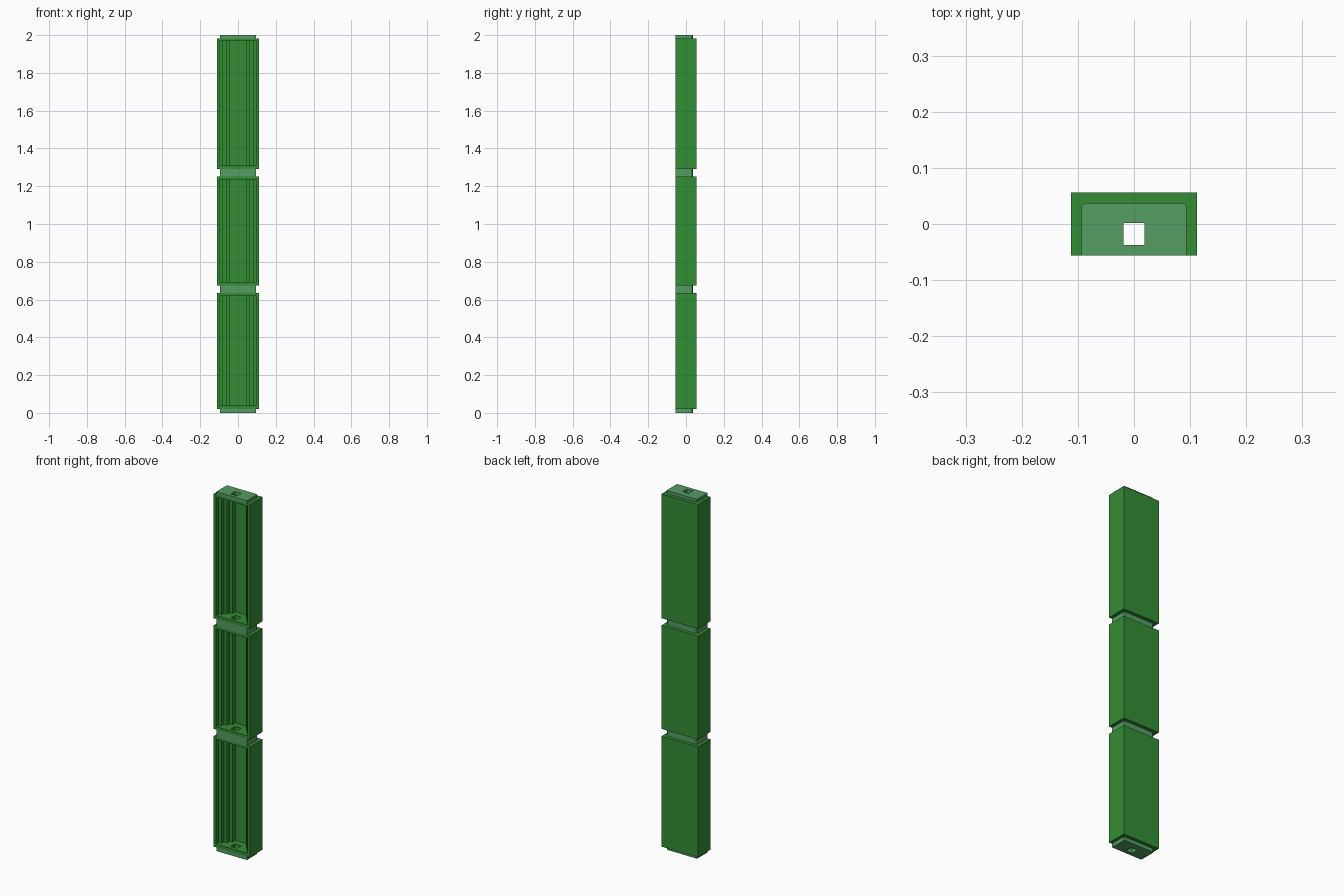
import bpy, bmesh

if "Cube" in bpy.data.objects:
    bpy.data.objects.remove(bpy.data.objects["Cube"])

HX, HY = 0.112, 0.056          # half width and half depth of the shell


def material(name, rgb):
    m = bpy.data.materials.new(name)
    m.diffuse_color = (*rgb, 1)
    m.use_nodes = True
    m.node_tree.nodes["Principled BSDF"].inputs["Base Color"].default_value = m.diffuse_color
    return m


SHELL = material("deep green", (0.034, 0.27, 0.036))
COLLAR = material("pale green", (0.09, 0.34, 0.125))


def prism(name, outline, z0, z1, mat=None):
    """Extrude an xy outline from z0 to z1."""
    bm = bmesh.new()
    face = bm.faces.new([bm.verts.new((x, y, z0)) for x, y in outline])
    top = bmesh.ops.extrude_face_region(bm, geom=[face])["geom"]
    for v in top:
        if isinstance(v, bmesh.types.BMVert):
            v.co.z = z1
    bmesh.ops.recalc_face_normals(bm, faces=bm.faces)
    mesh = bpy.data.meshes.new(name)
    bm.to_mesh(mesh)
    bm.free()
    ob = bpy.data.objects.new(name, mesh)
    bpy.context.collection.objects.link(ob)
    if mat:
        mesh.materials.append(mat)
    else:                      # no material: a hidden cutter
        ob.hide_render = True
        ob.display_type = 'WIRE'
        ob.hide_set(True)
    return ob


def cut(ob, cutter):
    mod = ob.modifiers.new("cut", 'BOOLEAN')
    mod.operation = 'DIFFERENCE'
    mod.solver = 'EXACT'
    mod.object = cutter


def mirrored(half):
    """Complete a right-hand half outline across x = 0."""
    return half + [(-x, y) for x, y in reversed(half)]


# Square cable hole through the whole column
hole = prism("hole_cutter", mirrored([(0.019, -0.037), (0.019, 0.002)]), -0.1, 2.1)

# Outlines: shell, chamfered collar and stepped front recess
shell_outline = mirrored([(HX, -HY), (HX, HY)])
collar_outline = mirrored([(0.094, -HY), (0.094, 0.031), (0.088, 0.037)])
recess_outline = mirrored([
    (0.097, -0.1), (0.097, -0.034), (0.079, -0.034), (0.079, -0.012),
    (0.06, -0.012), (0.06, 0.011), (0.042, 0.011), (0.042, 0.036)])

# Three shell sections: bottom, recess floor, recess ceiling, top
for i, (z0, zf, zc, z1) in enumerate([(0.02, 0.038, 0.62, 0.634),
                                      (0.675, 0.692, 1.236, 1.251),
                                      (1.291, 1.31, 1.97, 1.983)]):
    shell = prism(f"shell_section_{i + 1}", shell_outline, z0, z1, SHELL)
    cut(shell, prism(f"recess_cutter_{i + 1}", recess_outline, zf, zc))
    cut(shell, hole)

# Collars at the ends and between sections
for i, (z0, z1) in enumerate([(0, 0.02), (0.634, 0.675), (1.251, 1.291), (1.983, 2)]):
    cut(prism(f"collar_{i + 1}", collar_outline, z0, z1, COLLAR), hole)
